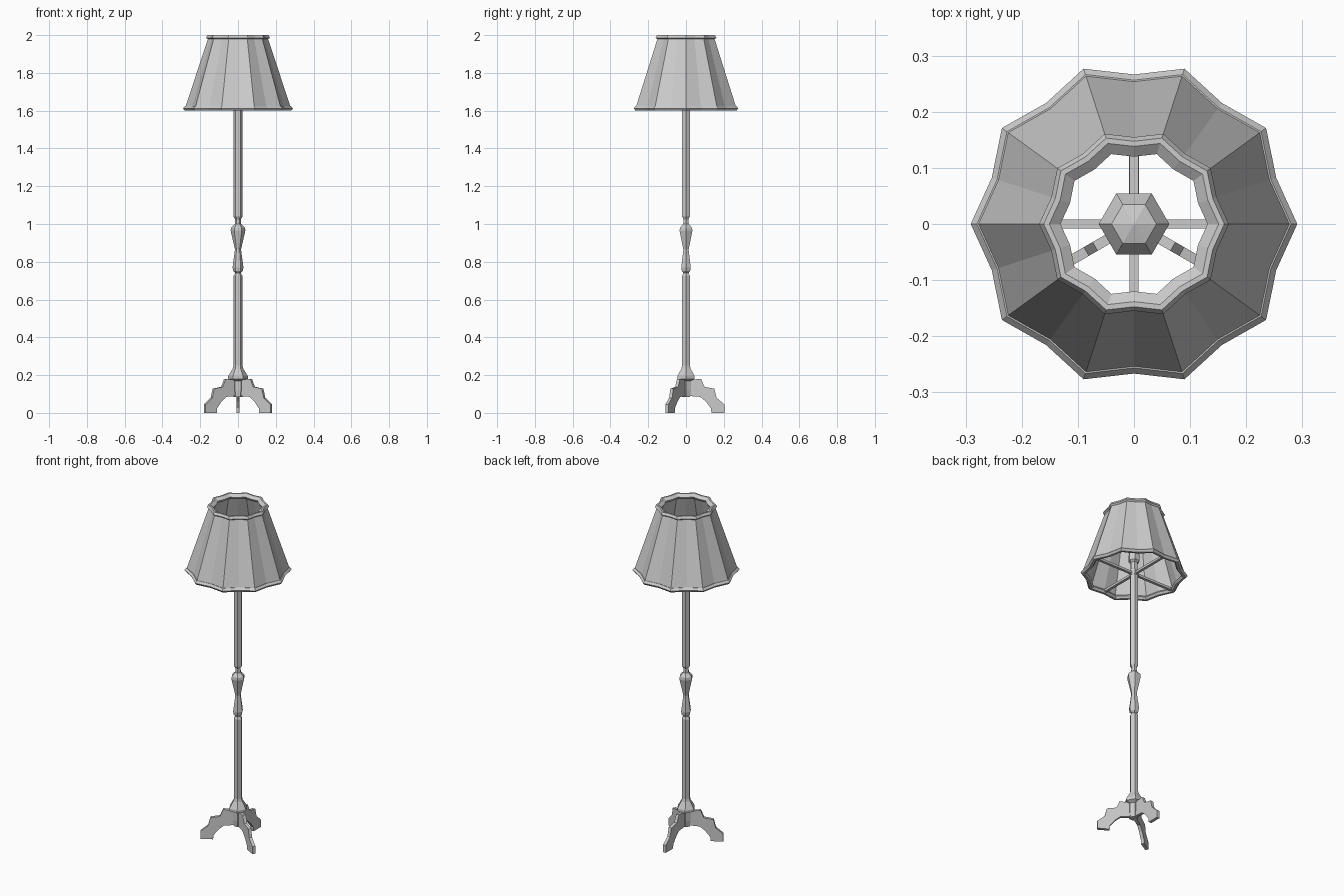
import bpy, bmesh, math
from mathutils import Matrix, Vector

cube = bpy.data.objects.get("Cube")
if cube:
    bpy.data.objects.remove(cube, do_unlink=True)

grey = bpy.data.materials.new("plain grey")
grey.use_nodes = True
colour = (0.6, 0.6, 0.6, 1)
grey.diffuse_color = colour
grey.node_tree.nodes["Principled BSDF"].inputs["Base Color"].default_value = colour


def finish(name, bm, fix=True):
    if fix:
        bmesh.ops.recalc_face_normals(bm, faces=bm.faces)
    mesh = bpy.data.meshes.new(name)
    bm.to_mesh(mesh)
    bm.free()
    mesh.materials.append(grey)
    obj = bpy.data.objects.new(name, mesh)
    bpy.context.collection.objects.link(obj)
    return obj


def lathe(name, profile, sides, flute=1.0, closed=False):
    """Turn (radius, z) points; every second corner is pulled in by flute."""
    bm = bmesh.new()
    rings = []
    for r, z in profile:
        ring = []
        for i in range(sides):
            a = math.tau * i / sides
            k = r * (flute if i % 2 else 1)
            ring.append(bm.verts.new((k * math.cos(a), k * math.sin(a), z)))
        rings.append(ring)
    pairs = list(zip(rings, rings[1:]))
    if closed:
        pairs.append((rings[-1], rings[0]))
    for low, high in pairs:
        for i in range(sides):
            j = (i + 1) % sides
            bm.faces.new((low[i], low[j], high[j], high[i]))
    return bm


def turned(name, profile):
    """Solid six-sided turning with capped ends."""
    bm = lathe(name, profile, 6)
    bmesh.ops.holes_fill(bm, edges=[e for e in bm.edges if e.is_boundary])
    return finish(name, bm)


# Turned post
turned("post", [
    (0.025, 0.085), (0.03, 0.12), (0.03, 0.17), (0.052, 0.18), (0.052, 0.195),
    (0.028, 0.235), (0.024, 0.25), (0.024, 0.725), (0.015, 0.74),
    (0.025, 0.75), (0.029, 0.77), (0.016, 0.865), (0.039, 0.965),
    (0.037, 0.98), (0.017, 1.0), (0.015, 1.025), (0.024, 1.04), (0.024, 1.6)])

# Hub, socket and bulb
turned("socket", [(0.026, 1.6), (0.026, 1.63), (0.02, 1.64), (0.02, 1.68),
                  (0.032, 1.69), (0.032, 1.73), (0.022, 1.735)])
turned("bulb", [(0.022, 1.735), (0.045, 1.765), (0.063, 1.80),
                (0.063, 1.83), (0.04, 1.865), (0.002, 1.875)])

# Fluted shade, a thin sheet with an inner face
FLUTE = 0.916
finish("shade", lathe("shade", [
    (0.279, 1.618), (0.159, 1.98), (0.153, 1.98), (0.273, 1.618)],
    20, FLUTE, closed=True))

# Trims around both openings
finish("top_trim", lathe("top_trim", [
    (0.152, 1.972), (0.169, 1.986), (0.161, 2.0), (0.151, 2.0),
    (0.131, 1.986), (0.140, 1.972)], 20, FLUTE, closed=True))
finish("bottom_trim", lathe("bottom_trim", [
    (0.281, 1.6), (0.291, 1.612), (0.28, 1.624), (0.267, 1.624),
    (0.257, 1.612), (0.267, 1.6)], 20, FLUTE, closed=True))

# Four spokes holding the shade
for i, side in enumerate(("left", "back", "right", "front")):
    bm = bmesh.new()
    reach = 0.265 if i % 2 == 0 else 0.25
    bmesh.ops.create_cube(bm, size=1, matrix=Matrix.Rotation(i * math.pi / 2, 4, 'Z')
                          @ Matrix.Translation((reach / 2, 0, 1.613))
                          @ Matrix.Diagonal((reach, 0.016, 0.014, 1)))
    finish("spoke_" + side, bm)

# Three scrolled legs cut from a flat board
outline = [(0.01, 0.175), (0.08, 0.18), (0.098, 0.138), (0.15, 0.128),
           (0.162, 0.08), (0.203, 0.045), (0.203, 0), (0.135, 0),
           (0.132, 0.025), (0.105, 0.06), (0.075, 0.085), (0.01, 0.09)]
for side, angle in (("back", 90), ("front_right", 210), ("front_left", 330)):
    bm = bmesh.new()
    face = bm.faces.new([bm.verts.new((r, -0.009, z)) for r, z in outline])
    out = bmesh.ops.extrude_face_region(bm, geom=[face])
    for v in out["geom"]:
        if isinstance(v, bmesh.types.BMVert):
            v.co.y = 0.009
    bm.transform(Matrix.Rotation(math.radians(angle), 4, 'Z'))
    finish("leg_" + side, bm)
